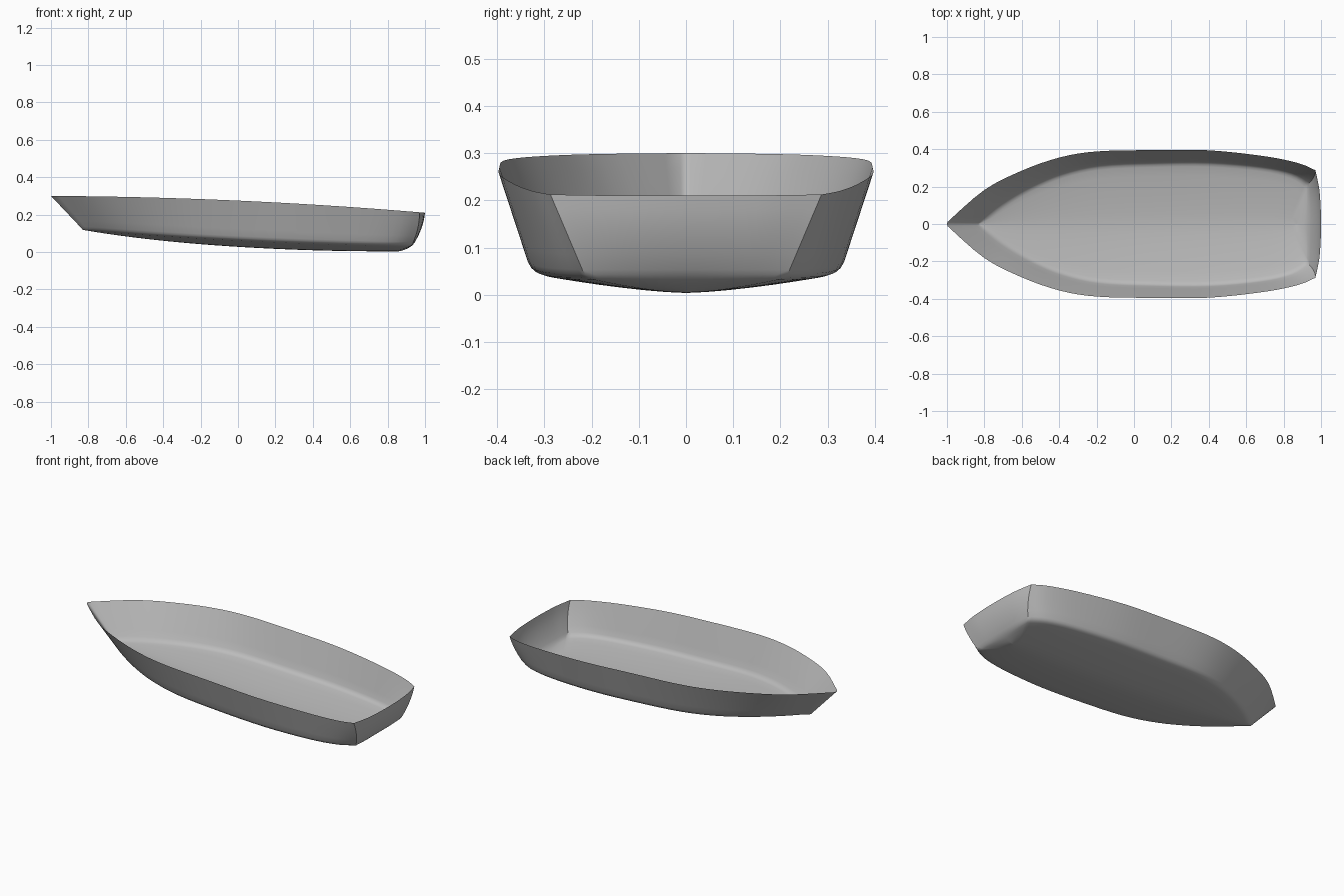
import bpy, bmesh, math
from mathutils import Vector

if "Cube" in bpy.data.objects:
    bpy.data.objects.remove(bpy.data.objects["Cube"], do_unlink=True)

# Half outline of the rim, chine and keel, from stem to stern corner:
# rim x, rim y, chine x, chine y, keel x
SIDE = [
    (-0.996, 0.012, -0.825, 0.009, -0.82),
    (-0.80, 0.182, -0.70, 0.105, -0.70),
    (-0.60, 0.285, -0.55, 0.195, -0.55),
    (-0.40, 0.355, -0.38, 0.267, -0.38),
    (-0.20, 0.388, -0.18, 0.311, -0.18),
    (0.10, 0.395, 0.10, 0.325, 0.10),
    (0.40, 0.394, 0.40, 0.327, 0.40),
    (0.70, 0.362, 0.68, 0.303, 0.66),
    (0.88, 0.325, 0.84, 0.266, 0.77),
    (0.97, 0.287, 0.93, 0.212, 0.83),
]
# Stern panel, from corner to centre line
STERN = [SIDE[-1], (0.99, 0.19, 0.934, 0.14, 0.845),
         (0.998, 0.09, 0.935, 0.07, 0.855), (1.0, 0.0, 0.935, 0.0, 0.86)]
STEM = [(-1.0, 0.0, -0.83, 0.0, -0.83)]


def spline(points, steps):
    """Smooth curve through all the points."""
    out = []
    pts = [Vector(p) for p in points]
    for i in range(len(pts) - 1):
        a, b = pts[max(i - 1, 0)], pts[i]
        c, d = pts[i + 1], pts[min(i + 2, len(pts) - 1)]
        for k in range(steps):
            t = k / steps
            out.append(0.5 * (2 * b + (c - a) * t
                              + (2 * a - 5 * b + 4 * c - d) * t ** 2
                              + (3 * b - a - 3 * c + d) * t ** 3))
    return out + [pts[-1]]


def rim_z(x):
    return 0.275 - 0.045 * x - 0.02 * x * x


def chine_z(x):
    return 0.065 - 0.05 * x + 0.02 * x * x


def keel_z(x):
    return 0.028 - 0.062 * x + 0.04 * x * x - 0.02 * min(x, 0) ** 3


def section(station):
    """Points of one rib, from the rim round the chine to the keel."""
    rx, ry, cx, cy, kx = station
    rim = Vector((rx, ry, rim_z(rx)))
    chine = Vector((cx, cy, chine_z(cx)))
    keel = Vector((kx, 0, keel_z(kx)))
    bulge = 0.012 * max(0, (rx - 0.7) / 0.3)

    def wall(t):
        return rim.lerp(chine, t) + Vector((4 * bulge * t * (1 - t), 0, 0))

    def floor(t):
        p = chine.lerp(keel, t)
        p.z = keel.z + (chine.z - keel.z) * max(0, 1 - t) ** 1.5
        return p

    depth = (keel - chine).length
    inset = min(0.022 / depth, 0.4) if depth > 0.001 else 0
    upper, lower = wall(0.9), floor(inset)
    rib = [wall(0.9 * i / 5) for i in range(6)]
    for t in (0.33, 0.67):
        rib.append(upper.lerp(chine, t).lerp(chine.lerp(lower, t), t))
    return rib + [floor(inset + (1 - inset) * i / 6) for i in range(7)]


# Hull shell: one half lofted from ribs, then mirrored
stations = STEM + spline(SIDE, 4) + spline(STERN, 3)[1:]
bm = bmesh.new()
ribs = [[bm.verts.new(p) for p in section(s)] for s in stations]
for a, b in zip(ribs, ribs[1:]):
    for i in range(len(a) - 1):
        bm.faces.new((a[i], b[i], b[i + 1], a[i + 1]))
bmesh.ops.remove_doubles(bm, verts=bm.verts, dist=0.0003)
bmesh.ops.dissolve_degenerate(bm, edges=bm.edges, dist=0.0002)
mesh = bpy.data.meshes.new("hull")
bm.to_mesh(mesh)
bm.free()
hull = bpy.data.objects.new("hull", mesh)
bpy.context.collection.objects.link(hull)

# Plain grey finish
grey = bpy.data.materials.new("grey")
grey.use_nodes = True
colour = (0.5, 0.5, 0.5, 1)
grey.diffuse_color = colour
grey.node_tree.nodes["Principled BSDF"].inputs["Base Color"].default_value = colour
mesh.materials.append(grey)

# Smooth skin with crisp stern corners
bpy.ops.object.select_all(action="DESELECT")
hull.select_set(True)
bpy.context.view_layer.objects.active = hull
bpy.ops.object.shade_smooth_by_angle(angle=math.radians(40))
mirror = hull.modifiers.new("mirror", "MIRROR")
mirror.use_axis = (False, True, False)
mirror.merge_threshold = 0.0005
